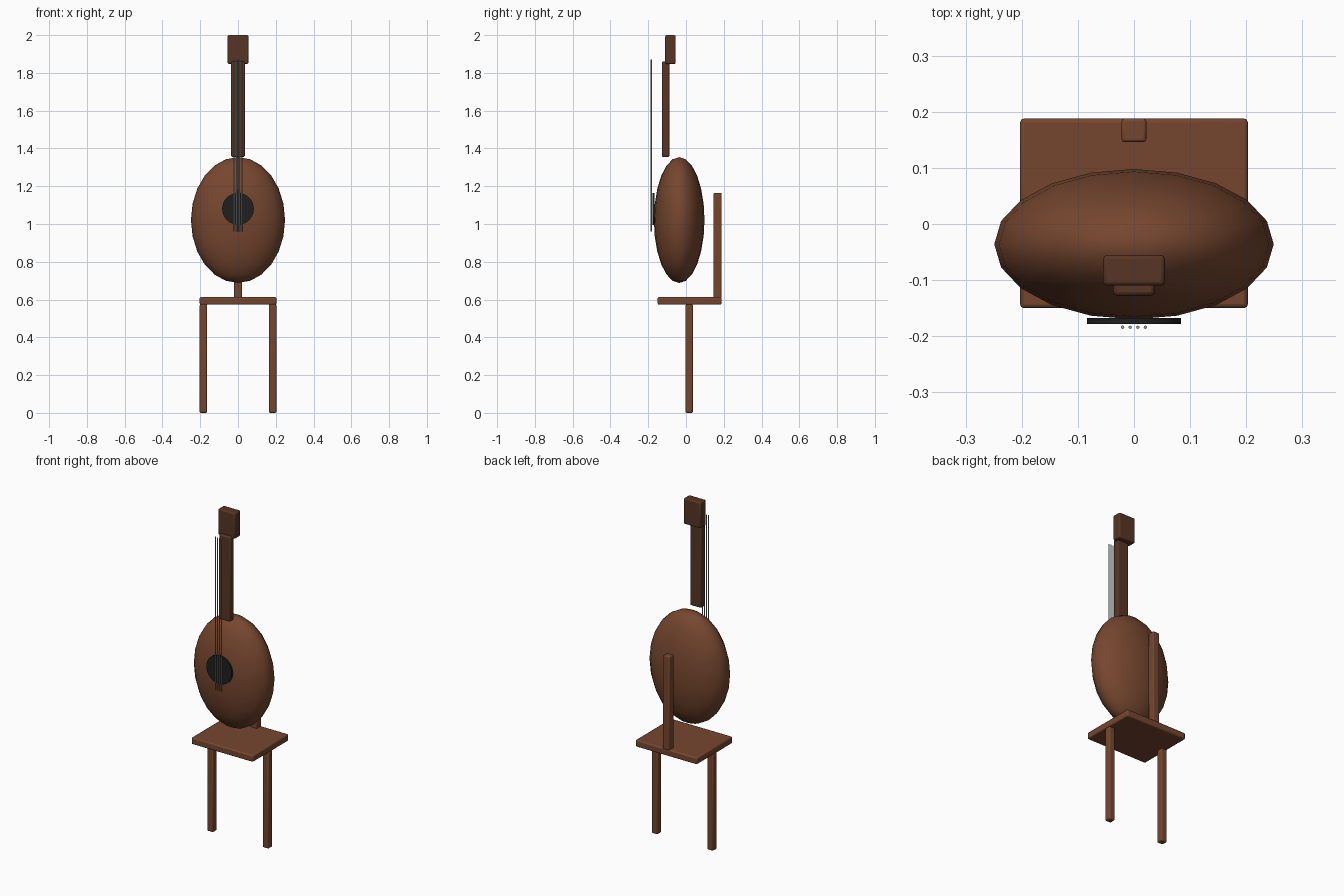
import bpy
from math import radians

if "Cube" in bpy.data.objects:
    bpy.data.objects.remove(bpy.data.objects["Cube"], do_unlink=True)


def material(name, r, g, b):
    m = bpy.data.materials.new(name)
    m.use_nodes = True
    m.diffuse_color = (r, g, b, 1)
    m.node_tree.nodes["Principled BSDF"].inputs["Base Color"].default_value = (r, g, b, 1)
    return m


WOOD = material("warm brown wood", 0.18, 0.062, 0.028)
DARK = material("dark brown wood", 0.095, 0.036, 0.018)
BLACK = material("black", 0.014, 0.014, 0.015)
STEEL = material("grey steel", 0.32, 0.34, 0.36)


def finish(name, mat, angle=30):
    ob = bpy.context.object
    ob.name = name
    ob.data.materials.append(mat)
    bpy.ops.object.transform_apply(location=False, rotation=True, scale=True)
    bpy.ops.object.shade_smooth_by_angle(angle=radians(angle))
    return ob


def box(name, mat, x, y, z, bevel=0.007):
    """Rounded box from (min, max) pairs."""
    bpy.ops.mesh.primitive_cube_add(size=1, location=[sum(p) / 2 for p in (x, y, z)])
    bpy.context.object.scale = [p[1] - p[0] for p in (x, y, z)]
    ob = finish(name, mat)
    mod = ob.modifiers.new("soft edges", "BEVEL")
    mod.width = bevel
    mod.segments = 2
    return ob


# Chair: seat, two legs and a single back post
box("seat", WOOD, (-0.203, 0.203), (-0.15, 0.188), (0.573, 0.613))
for side, name in ((1, "left_leg"), (-1, "right_leg")):
    box(name, WOOD, sorted((side * 0.163, side * 0.203)), (-0.003, 0.037), (0, 0.575))
box("back_post", WOOD, (-0.022, 0.022), (0.146, 0.188), (0.608, 1.165), 0.005)

# Instrument body
bpy.ops.mesh.primitive_uv_sphere_add(segments=20, ring_count=12, radius=1,
                                     location=(0, -0.036, 1.021))
bpy.context.object.scale = (0.249, 0.134, 0.333)
finish("instrument_body", WOOD, 60)

# Sound hole disc
bpy.ops.mesh.primitive_cylinder_add(vertices=32, radius=0.084, depth=0.011,
                                    location=(0, -0.173, 1.08),
                                    rotation=(radians(90), 0, 0))
finish("sound_hole", BLACK)

# Neck and head
box("neck", DARK, (-0.037, 0.037), (-0.128, -0.088), (1.355, 1.86))
box("head", DARK, (-0.055, 0.055), (-0.11, -0.055), (1.847, 2.0))

# Strings
for i in range(4):
    bpy.ops.mesh.primitive_cylinder_add(vertices=8, radius=0.003, depth=0.91,
                                        location=((i - 1.5) * 0.0135, -0.184, 1.415))
    finish(f"string_{i + 1}", STEEL, 60)
